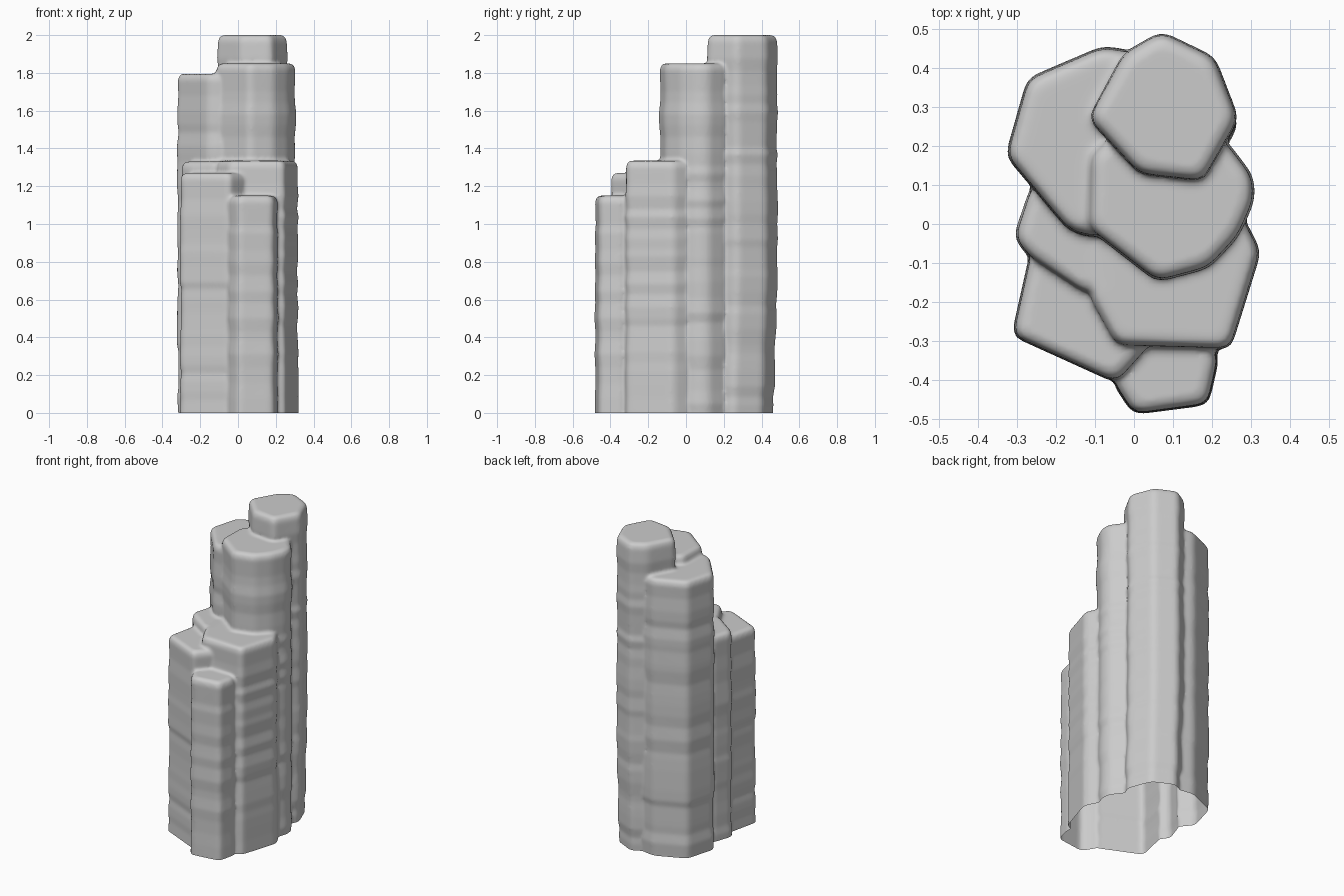
import bpy, bmesh, random
from mathutils import Vector

if "Cube" in bpy.data.objects:
    bpy.data.objects.remove(bpy.data.objects["Cube"])

random.seed(4)

# Footprint and top height of every stone column
COLUMNS = [
    (2.0, [(-.115, .27), (.015, .13), (.175, .112), (.265, .27), (.205, .425), (.07, .49), (-.025, .435)]),
    (1.85, [(-.11, .18), (-.115, -.01), (.06, -.145), (.19, -.11), (.265, -.03), (.305, .06), (.303, .12), (.235, .21), (.05, .3)]),
    (1.795, [(-.325, .175), (-.27, .37), (-.08, .452), (.05, .43), (.05, .0), (-.105, -.032), (-.165, -.015)]),
    (1.335, [(-.115, -.185), (-.045, -.31), (.245, -.318), (.322, -.07), (.275, .02), (.0, .1), (-.12, .03)]),
    (1.33, [(-.305, -.035), (-.26, .1), (-.05, .06), (-.05, -.17), (-.12, -.18), (-.265, -.085)]),
    (1.27, [(-.31, -.285), (-.26, -.06), (-.02, -.1), (.05, -.3), (-.045, -.405)]),
    (1.15, [(-.055, -.4), (0, -.485), (.188, -.46), (.215, -.34), (.16, -.25), (.06, -.25)]),
]


def rounded(points, radius=.028):
    """Round the corners of a footprint with quadratic curves."""
    out = []
    for i, p in enumerate(points):
        p = Vector(p)
        a, b = Vector(points[i - 1]), Vector(points[(i + 1) % len(points)])
        a = p + (a - p).normalized() * radius
        b = p + (b - p).normalized() * radius
        for t in (0, .33, .67, 1):
            out.append(a * (1 - t) ** 2 + p * 2 * t * (1 - t) + b * t * t)
    return out


def add_column(bm, height, points):
    """Stack of slightly uneven bands with a rounded top edge."""
    outline = rounded(points)
    centre = sum(outline, Vector((0, 0))) / len(outline)
    levels, z = [(-.1, 0)], 0.0
    while z < height - .1:
        levels.append((z, random.uniform(-.005, .005)))
        z += random.uniform(.035, .09)
    levels += [(height - .035, 0), (height - .014, -.007), (height - .003, -.018), (height, -.034)]
    rings = []
    for z, offset in levels:
        lean = -.02 * max(0, 1 - z / .7) if height > 1.9 else 0
        ring = []
        for p in outline:
            d = p - centre
            q = p + d.normalized() * offset
            ring.append(bm.verts.new((q.x, q.y + lean, z)))
        rings.append(ring)
    n = len(outline)
    orient = sum(outline[i - 1].cross(outline[i]) for i in range(n))
    for low, high in zip(rings, rings[1:]):
        for i in range(n):
            j = (i + 1) % n
            bm.faces.new((low[i], low[j], high[j], high[i]))
    bm.faces.new(rings[0][::-1])
    bm.faces.new(rings[-1])


bm = bmesh.new()
for height, points in COLUMNS:
    add_column(bm, height, points)
bmesh.ops.recalc_face_normals(bm, faces=bm.faces[:])
mesh = bpy.data.meshes.new("stone_columns")
bm.to_mesh(mesh)
bm.free()
rock = bpy.data.objects.new("stone_columns", mesh)
bpy.context.collection.objects.link(rock)

# Fuse the columns into one weathered skin
fuse = rock.modifiers.new("fuse", 'REMESH')
fuse.mode = 'VOXEL'
fuse.voxel_size = .01
soften = rock.modifiers.new("soften", 'SMOOTH')
soften.factor = .5
soften.iterations = 4
bpy.context.view_layer.objects.active = rock
rock.select_set(True)
for name in ("fuse", "soften"):
    bpy.ops.object.modifier_apply(modifier=name)

# Keep the outer skin and cut it open at ground level
bm = bmesh.new()
bm.from_mesh(rock.data)
top = max(bm.verts, key=lambda v: v.co.z)
skin, stack = {top}, [top]
while stack:
    for e in stack.pop().link_edges:
        for v in e.verts:
            if v not in skin:
                skin.add(v)
                stack.append(v)
bmesh.ops.delete(bm, geom=[v for v in bm.verts if v not in skin], context='VERTS')
bmesh.ops.bisect_plane(bm, geom=bm.verts[:] + bm.edges[:] + bm.faces[:],
                       plane_co=(0, 0, 0), plane_no=(0, 0, 1), clear_inner=True)
bm.to_mesh(rock.data)
bm.free()
bpy.ops.object.shade_smooth_by_angle(angle=1.0)
